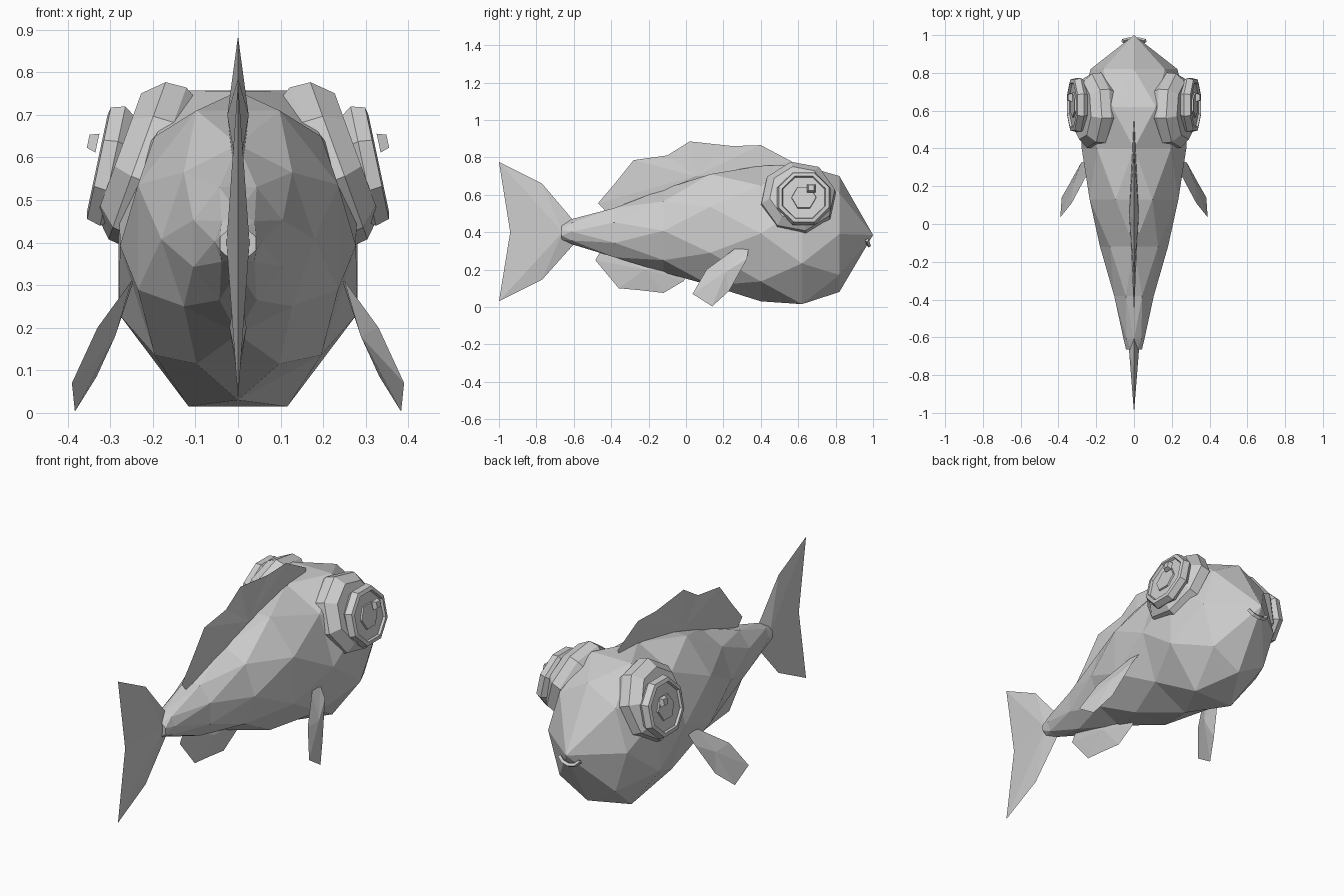
import bpy, bmesh, math
from mathutils import Vector, Matrix

if "Cube" in bpy.data.objects:
    bpy.data.objects.remove(bpy.data.objects["Cube"])

grey = bpy.data.materials.new("light_grey")
grey.diffuse_color = (0.62, 0.62, 0.62, 1)
grey.use_nodes = True
grey.node_tree.nodes["Principled BSDF"].inputs["Base Color"].default_value = grey.diffuse_color


def add_object(name, bm, mirror=False):
    bmesh.ops.recalc_face_normals(bm, faces=bm.faces[:])
    mesh = bpy.data.meshes.new(name)
    bm.to_mesh(mesh)
    bm.free()
    mesh.materials.append(grey)
    obj = bpy.data.objects.new(name, mesh)
    bpy.context.collection.objects.link(obj)
    if mirror:
        obj.modifiers.new("mirror", 'MIRROR')
    return obj


def fan(bm, ring, tip):
    for i in range(len(ring)):
        bm.faces.new((ring[i - 1], ring[i], tip))


def fin(name, outline, hub, thickness, normal, mirror=False):
    """Thin fin: sharp outline with a raised hub on both sides."""
    bm = bmesh.new()
    ring = [bm.verts.new(p) for p in outline]
    offset = Vector(normal).normalized() * thickness
    for side in (1, -1):
        fan(bm, ring, bm.verts.new(Vector(hub) + offset * side))
    return add_object(name, bm, mirror)


def upright(points):
    return [(0, y, z) for y, z in points]


# Body: staggered eight-sided rings (y, top, bottom, half width)
rings = [(-0.665, 0.435, 0.36, 0.042), (-0.61, 0.47, 0.335, 0.055),
         (-0.38, 0.53, 0.265, 0.105), (-0.12, 0.63, 0.185, 0.18),
         (0.13, 0.71, 0.115, 0.235), (0.40, 0.755, 0.03, 0.277),
         (0.62, 0.757, 0.015, 0.28), (0.82, 0.70, 0.08, 0.23)]
SIDES = 8
bm = bmesh.new()
loops = []
for r, (y, top, bottom, w) in enumerate(rings):
    flat = r % 2 == 0          # flat on top, or a corner on top
    scale = 1 / math.cos(math.pi / SIDES) if flat else 1
    loop = []
    for i in range(SIDES):
        a = (i + (0.5 if flat else 0)) * 2 * math.pi / SIDES
        loop.append(bm.verts.new((math.sin(a) * w * scale, y,
                                  (top + bottom) / 2 + math.cos(a) * (top - bottom) / 2 * scale)))
    loops.append(loop)
for r in range(len(loops) - 1):
    a, b = loops[r], loops[r + 1]
    shift = 1 if r % 2 == 0 else 0
    for i in range(SIDES):
        j = (i + 1) % SIDES
        if shift:
            bm.faces.new((a[i], b[j], b[i]))
            bm.faces.new((a[i], a[j], b[j]))
        else:
            bm.faces.new((a[i], a[j], b[i]))
            bm.faces.new((a[j], b[j], b[i]))
bm.faces.new(loops[0])
fan(bm, loops[-1], bm.verts.new((0, 1.0, 0.385)))
add_object("body", bm)

# Fins on the centre line
fin("dorsal_fin", upright([(-0.47, 0.555), (-0.38, 0.66), (-0.28, 0.785), (-0.1, 0.81),
                           (0.02, 0.885), (0.25, 0.86), (0.40, 0.865), (0.57, 0.775),
                           (0.54, 0.70), (0.0, 0.60), (-0.40, 0.48)]),
    (0, 0.05, 0.70), 0.025, (1, 0, 0))
fin("tail_fin", upright([(-0.60, 0.46), (-0.77, 0.66), (-1.0, 0.775), (-0.94, 0.40),
                         (-1.0, 0.03), (-0.77, 0.145), (-0.60, 0.335)]),
    (0, -0.66, 0.40), 0.027, (1, 0, 0))
fin("belly_fin", upright([(-0.45, 0.31), (-0.485, 0.25), (-0.36, 0.10), (-0.25, 0.09),
                          (-0.12, 0.075), (-0.01, 0.14), (0.0, 0.20)]),
    (0, -0.22, 0.2), 0.02, (1, 0, 0))

# Side fins
side = [(0.245, 0.335, 0.31), (0.28, 0.325, 0.255), (0.332, 0.23, 0.085),
        (0.383, 0.14, 0.003), (0.39, 0.035, 0.07), (0.33, 0.11, 0.20), (0.25, 0.26, 0.31)]
normal = (Vector(side[2]) - Vector(side[5])).cross(Vector(side[3]) - Vector(side[0]))
fin("side_fins", side, (0.305, 0.21, 0.185), 0.018, normal, True)


def turned(name, centre, tilt, sides, profile, spin=0.0):
    """Stacked rings (radius, height) along an outward axis tilted upward."""
    place = Matrix.Translation(centre) @ Matrix.Rotation(-math.radians(tilt), 4, 'Y')
    bm = bmesh.new()
    loops = []
    for radius, height in profile:
        angles = [(i + spin) * 2 * math.pi / sides for i in range(sides)]
        loops.append([bm.verts.new(place @ Vector((height, radius * math.cos(a),
                                                   radius * math.sin(a)))) for a in angles])
    for a, b in zip(loops, loops[1:]):
        for i in range(sides):
            bm.faces.new((a[i - 1], a[i], b[i], b[i - 1]))
    bm.faces.new(loops[0])
    bm.faces.new(loops[-1])
    return add_object(name, bm, True)


# Eyes: socket, eyeball disc with a recessed rim, pupil and floating glint
turned("eye_sockets", (0.19, 0.60, 0.575), 20, 8,
       [(0.17, -0.06), (0.205, 0.0), (0.20, 0.05), (0.155, 0.095)], 0.25)
turned("eyes", (0.25, 0.63, 0.57), 12, 8,
       [(0.12, 0.0), (0.155, 0.045), (0.145, 0.078), (0.125, 0.082), (0.12, 0.07)], 0.5)
turned("pupils", (0.25, 0.63, 0.57), 12, 6, [(0.07, 0.06), (0.065, 0.078)])
turned("eye_glints", (0.338, 0.67, 0.635), 12, 4, [(0.032, -0.008), (0.022, 0.014)], 0.5)

# Mouth: small curved tube
curve = bpy.data.curves.new("mouth", 'CURVE')
curve.dimensions = '3D'
curve.bevel_depth = 0.011
curve.bevel_resolution = 0
curve.use_fill_caps = True
path = [(-0.06, 0.968, 0.357), (-0.035, 0.975, 0.335), (0, 0.978, 0.328),
        (0.035, 0.975, 0.335), (0.06, 0.968, 0.357)]
spline = curve.splines.new('POLY')
spline.points.add(len(path) - 1)
for point, co in zip(spline.points, path):
    point.co = (*co, 1)
    point.radius = 1.0
spline.use_smooth = False
curve.materials.append(grey)
bpy.context.collection.objects.link(bpy.data.objects.new("mouth", curve))
